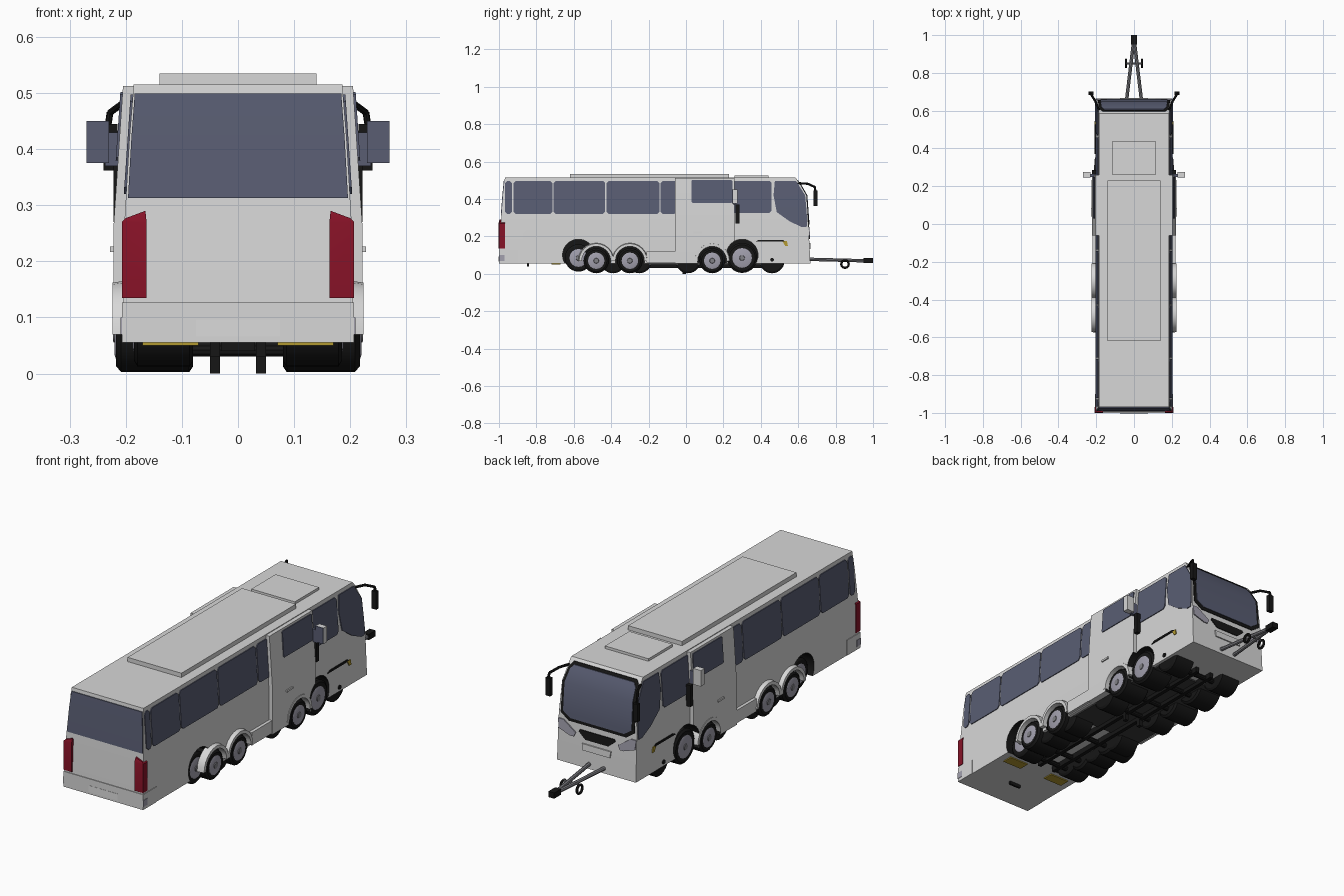
import bpy, bmesh, math
from mathutils import Vector

if "Cube" in bpy.data.objects:
    bpy.data.objects.remove(bpy.data.objects["Cube"])


def material(name, rgb):
    m = bpy.data.materials.new(name)
    m.diffuse_color = (*rgb, 1)
    m.use_nodes = True
    m.node_tree.nodes["Principled BSDF"].inputs["Base Color"].default_value = m.diffuse_color
    return m


BODY = material("light grey paint", (0.68, 0.68, 0.68))
GLASS = material("tinted glass", (0.10, 0.11, 0.17))
BLACK = material("black rubber", (0.008, 0.008, 0.008))
RED = material("lamp red", (0.24, 0.006, 0.02))
RIM = material("rim silver", (0.36, 0.35, 0.42))
STEEL = material("tow bar steel", (0.22, 0.22, 0.24))
YELLOW = material("chassis yellow", (0.45, 0.32, 0.03))
DARK = material("underbody grey", (0.045, 0.045, 0.045))


def solid(name, loops, mat, mirror=False):
    """Loft closed loops with equal point counts and cap the ends."""
    bm = bmesh.new()
    for s in ((1, -1) if mirror else (1,)):
        rings = [[bm.verts.new((p[0] * s, p[1], p[2])) for p in l] for l in loops]
        n = len(rings[0])
        for a, b in zip(rings, rings[1:]):
            for i in range(n):
                bm.faces.new((a[i], a[(i + 1) % n], b[(i + 1) % n], b[i]))
        bm.faces.new(rings[0])
        bm.faces.new(rings[-1])
    bmesh.ops.recalc_face_normals(bm, faces=bm.faces)
    me = bpy.data.meshes.new(name)
    bm.to_mesh(me)
    bm.free()
    me.materials.append(mat)
    ob = bpy.data.objects.new(name, me)
    bpy.context.collection.objects.link(ob)
    return ob


def box(name, x, y, z, mat, mirror=False):
    return solid(name, [[(x[0], y[0], k), (x[1], y[0], k), (x[1], y[1], k), (x[0], y[1], k)]
                        for k in z], mat, mirror)


def rod(name, p0, p1, radii, mat, mirror=False, n=24):
    """Round bar; radii is a list of (fraction along the bar, radius)."""
    p0, p1 = Vector(p0), Vector(p1)
    q = (p1 - p0).to_track_quat('Z', 'Y')
    loops = [[p0.lerp(p1, t) + q @ Vector((r * math.cos(2 * math.pi * i / n),
              r * math.sin(2 * math.pi * i / n), 0)) for i in range(n)] for t, r in radii]
    return solid(name, loops, mat, mirror)


# Body levels: height, rear y, front y, half width
LEVELS = [(0.055, -1.0, 0.665, 0.205), (0.26, -0.99, 0.655, 0.203), (0.42, -0.978, 0.643, 0.1935),
          (0.50, -0.97, 0.597, 0.187), (0.515, -0.968, 0.585, 0.186)]
CAB = [(0.055, -0.06, 0.26, 0.222), (0.26, -0.06, 0.26, 0.222), (0.512, -0.06, 0.26, 0.205)]


def at(levels, z, col):
    for a, b in zip(levels, levels[1:]):
        if z <= b[0]:
            break
    return a[col] + (b[col] - a[col]) * (z - a[0]) / (b[0] - a[0])


def shell(name, levels):
    return solid(name, [[(-w, a, z), (w, a, z), (w, b, z), (-w, b, z)] for z, a, b, w in levels], BODY)


def side_plate(name, rows, mat, levels=LEVELS, t=0.004):
    """Rows of (z, y start, y end) laid on both flanks."""
    loops = []
    for z, a, b in rows:
        x = at(levels, z, 3)
        loops.append([(x - 0.01, a, z), (x - 0.01, b, z), (x + t, b, z), (x + t, a, z)])
    return solid(name, loops, mat, True)


def end_plate(name, rows, mat, front, t=0.004, mirror=False):
    """Rows of (z, x start, x end) laid on the front or rear face."""
    loops = []
    for z, a, b in rows:
        y = at(LEVELS, z, 2 if front else 1)
        o = y + (t if front else -t)
        i = y - (0.01 if front else -0.01)
        loops.append([(a, i, z), (b, i, z), (b, o, z), (a, o, z)])
    return solid(name, loops, mat, mirror)


def pane(y0, y1, z0, z1, c=0.012):
    return [(z0, y0 + c, y1 - c), (z0 + c, y0, y1), (z1 - c, y0, y1), (z1, y0 + c, y1 - c)]


# Shells with wheel wells cut out
body = shell("body", LEVELS)
cab = shell("centre_panel", CAB)
WELLS = [(-0.575, 0.10, 0.085), (-0.48, 0.07, 0.078), (-0.30, 0.07, 0.078),
         (0.14, 0.07, 0.078), (0.30, 0.10, 0.085)]
for ob in (body, cab):
    ob.data.materials.append(BLACK)
for y, z, r in WELLS:
    cut = rod("well_cutter", (0.07, y, z), (0.3, y, z), [(0, r), (1, r)], BODY, True, 32)
    cut.data.materials.append(BLACK)
    for f in cut.data.polygons:
        f.material_index = 1
    cut.hide_render = True
    for ob in (body, cab):
        m = ob.modifiers.new("well", 'BOOLEAN')
        m.operation, m.solver, m.object = 'DIFFERENCE', 'EXACT', cut
for ob in (body, cab):
    bpy.context.view_layer.objects.active = ob
    for m in list(ob.modifiers):
        bpy.ops.object.modifier_apply(modifier=m.name)
for ob in [o for o in bpy.data.objects if o.name.startswith("well_cutter")]:
    bpy.data.objects.remove(ob)

# Roof boxes
box("roof_unit", (-0.14, 0.14), (-0.62, 0.23), (0.51, 0.535), BODY)
box("roof_hatch", (-0.113, 0.113), (0.26, 0.44), (0.51, 0.527), BODY)

# Side glazing
for y0, y1 in ((-0.967, -0.93), (-0.922, -0.715), (-0.708, -0.432), (-0.425, -0.143), (-0.136, -0.05)):
    side_plate("side_window", pane(y0, y1, 0.32, 0.497), GLASS)
side_plate("panel_window", pane(0.03, 0.248, 0.38, 0.502, 0.005), GLASS, CAB)
side_plate("front_side_window", pane(0.25, 0.458, 0.325, 0.497), GLASS)
side_plate("driver_window", [(0.25, 0.62, 0.645), (0.28, 0.555, 0.648), (0.33, 0.485, 0.645),
                             (0.42, 0.468, 0.637), (0.497, 0.475, 0.588)], GLASS)

# Windscreen with black surround, and rear window
end_plate("windscreen_surround", [(0.25, -0.15, 0.15), (0.28, -0.192, 0.192), (0.42, -0.19, 0.19),
                                  (0.48, -0.182, 0.182), (0.503, -0.165, 0.165)], BLACK, True, 0.003)
end_plate("windscreen", [(0.265, -0.14, 0.14), (0.29, -0.178, 0.178), (0.42, -0.177, 0.177),
                         (0.475, -0.17, 0.17), (0.492, -0.155, 0.155)], GLASS, True, 0.006)
end_plate("rear_window", [(0.313, -0.196, 0.196), (0.42, -0.19, 0.19), (0.499, -0.184, 0.184)],
          GLASS, False)

# Front fascia
end_plate("grille", [(0.185, -0.06, 0.06), (0.215, -0.095, 0.095), (0.225, -0.09, 0.09)], BLACK, True)
end_plate("headlamp", [(0.185, 0.12, 0.14), (0.205, 0.11, 0.198), (0.25, 0.175, 0.203)],
          RIM, True, 0.005, True)
end_plate("front_plate", [(0.135, -0.07, 0.07), (0.165, -0.075, 0.075)], BODY, True, 0.006)

# Rear lamps wrap around the corners; bumper and plate below
solid("tail_lamp", [[(0.163, -0.96, z), (0.163, -1.002, z), (0.207, -1.0, z), (0.207, -0.968, z)]
                    for z in (0.135, 0.27)]
      + [[(0.165, -0.96, 0.29), (0.165, -0.997, 0.29), (0.200, -0.995, 0.277), (0.200, -0.968, 0.277)]],
      RED, True)
box("rear_bumper", (-0.207, 0.207), (-1.0, -0.9), (0.055, 0.127), BODY)
end_plate("rear_plate", [(0.066, -0.075, 0.075), (0.096, -0.075, 0.075)], BODY, False, 0.003)
box("rear_reflector", (0.198, 0.209), (-1.0, -0.97), (0.07, 0.10), RIM, True)


# Wheels: outer x, y, height, radius
def wheel(name, x, y, z, r, rim=True):
    rod(name + "_tyre", (0.08, y, z), (x, y, z), [(0, r - 0.01), (0.06, r), (0.94, r), (1, r - 0.01)],
        BLACK, True, 28)
    if rim:
        rod(name + "_rim", (x - 0.01, y, z), (x + 0.003, y, z),
            [(0, r * 0.66), (0.8, r * 0.66), (1, r * 0.55)], RIM, True, 16)
        rod(name + "_hub", (x, y, z), (x + 0.006, y, z), [(0, 0.016), (1, 0.013)], STEEL, True, 12)


for y in (-0.48, -0.30, 0.14):
    wheel("outer_wheel", 0.217, y, 0.07, 0.067)
wheel("steer_wheel", 0.205, 0.30, 0.085, 0.08)
wheel("rear_inner_wheel", 0.185, -0.575, 0.085, 0.073)
for y in (-0.39, -0.25, 0.01, 0.46):
    wheel("inner_wheel", 0.19, y, 0.07, 0.067, False)

# Wheel arch hoops and side skirt
for y in (-0.48, -0.30, 0.14):
    hoops = []
    for i in range(13):
        a = math.pi * i / 12
        c, s = math.cos(a), math.sin(a)
        hoops.append([(x, y + r * c, 0.07 + r * s) for x, r in
                      ((0.19, 0.077), (0.224, 0.077), (0.224, 0.092), (0.19, 0.097))])
    solid("wheel_arch", hoops, BODY, True)
box("side_skirt", (0.19, 0.219), (-0.21, -0.05), (0.06, 0.12), BODY, True)
side_plate("front_arch_trim", [(0.172, 0.37, 0.53), (0.182, 0.39, 0.52)], BLACK)
side_plate("front_arch_end", [(0.15, 0.53, 0.545), (0.175, 0.515, 0.54)], YELLOW)
rod("side_marker", (0.2, 0.46, 0.075), (0.209, 0.46, 0.075), [(0, 0.01), (1, 0.01)], BLACK, True, 12)

# Door handles and panel mirrors
box("door_handle", (0.215, 0.228), (0.04, 0.085), (0.217, 0.226), BODY, True)
box("panel_mirror_arm", (0.205, 0.237), (0.25, 0.264), (0.37, 0.43), GLASS, True)
box("panel_mirror_housing", (0.23, 0.27), (0.25, 0.275), (0.375, 0.45), BODY, True)
box("panel_mirror_glass", (0.23, 0.27), (0.247, 0.25), (0.375, 0.45), GLASS, True)
box("mirror_post", (0.2, 0.222), (0.265, 0.285), (0.27, 0.37), BLACK, True)

# Front mirrors on curved arms
arm = [(0.18, 0.59, 0.485), (0.205, 0.65, 0.482), (0.228, 0.688, 0.465), (0.232, 0.692, 0.44)]
for a, b in zip(arm, arm[1:]):
    rod("front_mirror_arm", a, b, [(0, 0.006), (1, 0.006)], BLACK, True, 8)
box("front_mirror", (0.215, 0.24), (0.683, 0.702), (0.362, 0.445), BLACK, True)

# Chassis under the floor
box("floor_pan", (-0.19, 0.19), (-0.2, 0.4), (0.048, 0.06), DARK)
box("chassis_rail", (0.032, 0.05), (-0.62, 0.5), (0.03, 0.056), BLACK, True)
for y in (-0.575, -0.48, -0.30, 0.01, 0.14, 0.30, 0.46):
    rod("axle", (-0.1, y, 0.042), (0.1, y, 0.042), [(0, 0.012), (1, 0.012)], BLACK, False, 10)
box("support_leg", (0.032, 0.05), (-0.02, 0.0), (0.0, 0.05), BLACK, True)
box("chassis_bracket", (0.07, 0.17), (-0.72, -0.67), (0.05, 0.0555), YELLOW, True)
box("rear_hook", (-0.03, 0.03), (-0.85, -0.84), (0.04, 0.056), BLACK)

# Tow bar with coupling and jockey rings
rod("tow_arm", (0.04, 0.65, 0.078), (0.004, 0.95, 0.07), [(0, 0.009), (1, 0.009)], STEEL, True, 8)
rod("tow_cross", (-0.042, 0.85, 0.072), (0.042, 0.85, 0.072), [(0, 0.005), (1, 0.005)], STEEL, False, 8)
box("tow_coupling", (-0.015, 0.015), (0.95, 1.0), (0.057, 0.084), BLACK)
bpy.ops.mesh.primitive_torus_add(location=(0.042, 0.85, 0.052), rotation=(0, math.pi / 2, 0),
                                 major_radius=0.02, minor_radius=0.006,
                                 major_segments=16, minor_segments=6)
ring = bpy.context.object
ring.name = "jockey_ring"
ring.data.materials.append(BLACK)
twin = ring.copy()
twin.location.x = -0.042
bpy.context.collection.objects.link(twin)

# Smooth the round parts, keep edges sharp
bpy.ops.object.select_all(action='SELECT')
bpy.ops.object.shade_smooth_by_angle(angle=math.radians(30))
